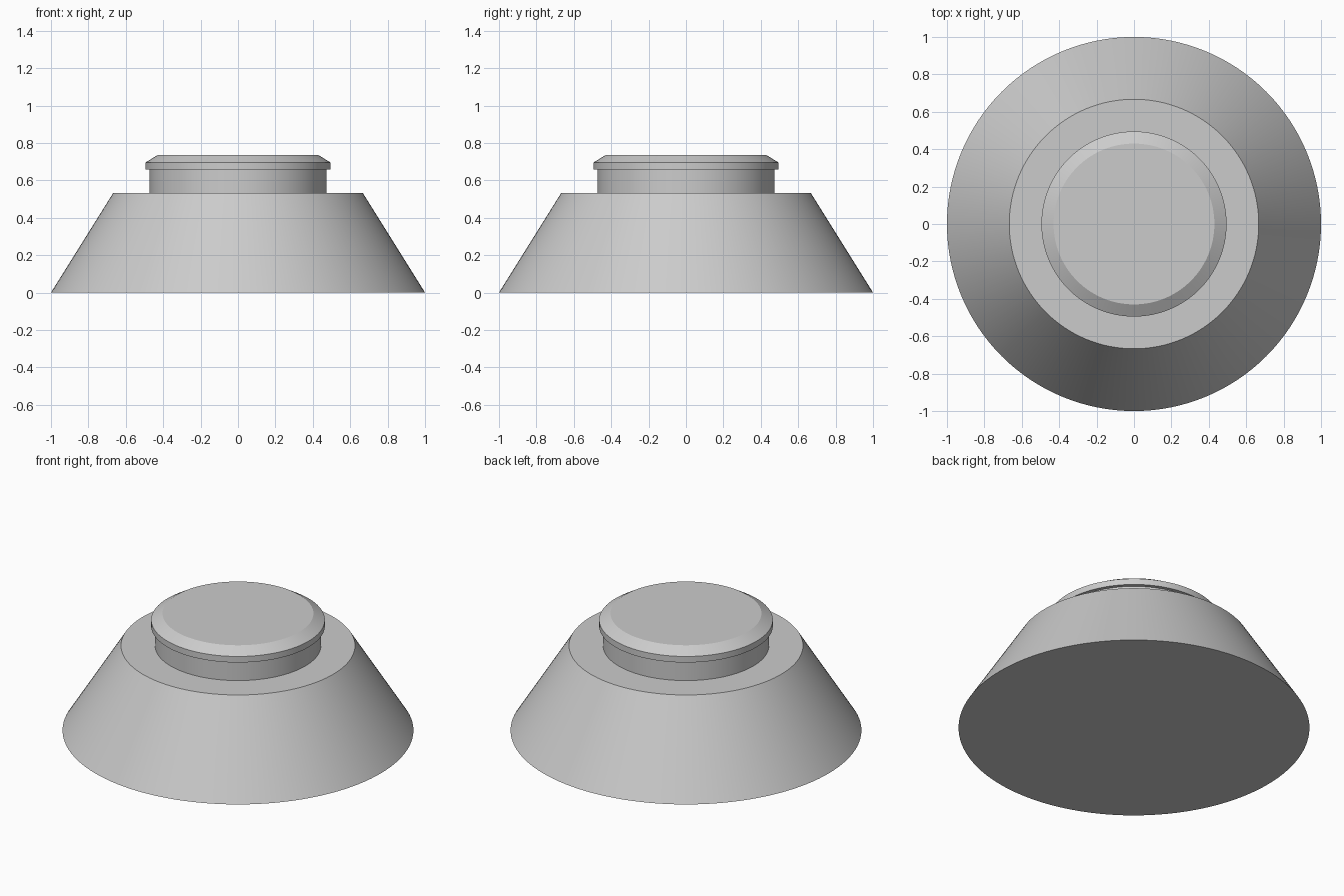
import bpy, bmesh
from math import cos, sin, tau, radians

SEGMENTS = 128

cube = bpy.data.objects.get("Cube")
if cube:
    bpy.data.objects.remove(cube, do_unlink=True)

grey = bpy.data.materials.new("light_grey")
grey.use_nodes = True
colour = (0.6, 0.6, 0.6, 1)
grey.diffuse_color = colour
grey.node_tree.nodes["Principled BSDF"].inputs["Base Color"].default_value = colour


def turned_part(name, profile):
    """Closed solid of revolution from (radius, height) points, bottom to top."""
    bm = bmesh.new()
    rings = [[bm.verts.new((r * cos(tau * i / SEGMENTS), r * sin(tau * i / SEGMENTS), z))
              for i in range(SEGMENTS)] for r, z in profile]
    for low, high in zip(rings, rings[1:]):
        for i in range(SEGMENTS):
            j = (i + 1) % SEGMENTS
            bm.faces.new((low[i], low[j], high[j], high[i]))
    bm.faces.new(rings[0][::-1])
    bm.faces.new(rings[-1])
    mesh = bpy.data.meshes.new(name)
    bm.to_mesh(mesh)
    bm.free()
    mesh.materials.append(grey)
    obj = bpy.data.objects.new(name, mesh)
    bpy.context.collection.objects.link(obj)
    bpy.ops.object.select_all(action="DESELECT")
    obj.select_set(True)
    bpy.context.view_layer.objects.active = obj
    bpy.ops.object.shade_smooth_by_angle(angle=radians(25))
    return obj


# Tapered base, narrow neck and chamfered cap
turned_part("base", [(1, 0), (0.667, 0.533)])
turned_part("neck", [(0.473, 0.533), (0.473, 0.657)])
turned_part("cap", [(0.495, 0.657), (0.495, 0.695), (0.43, 0.735)])
